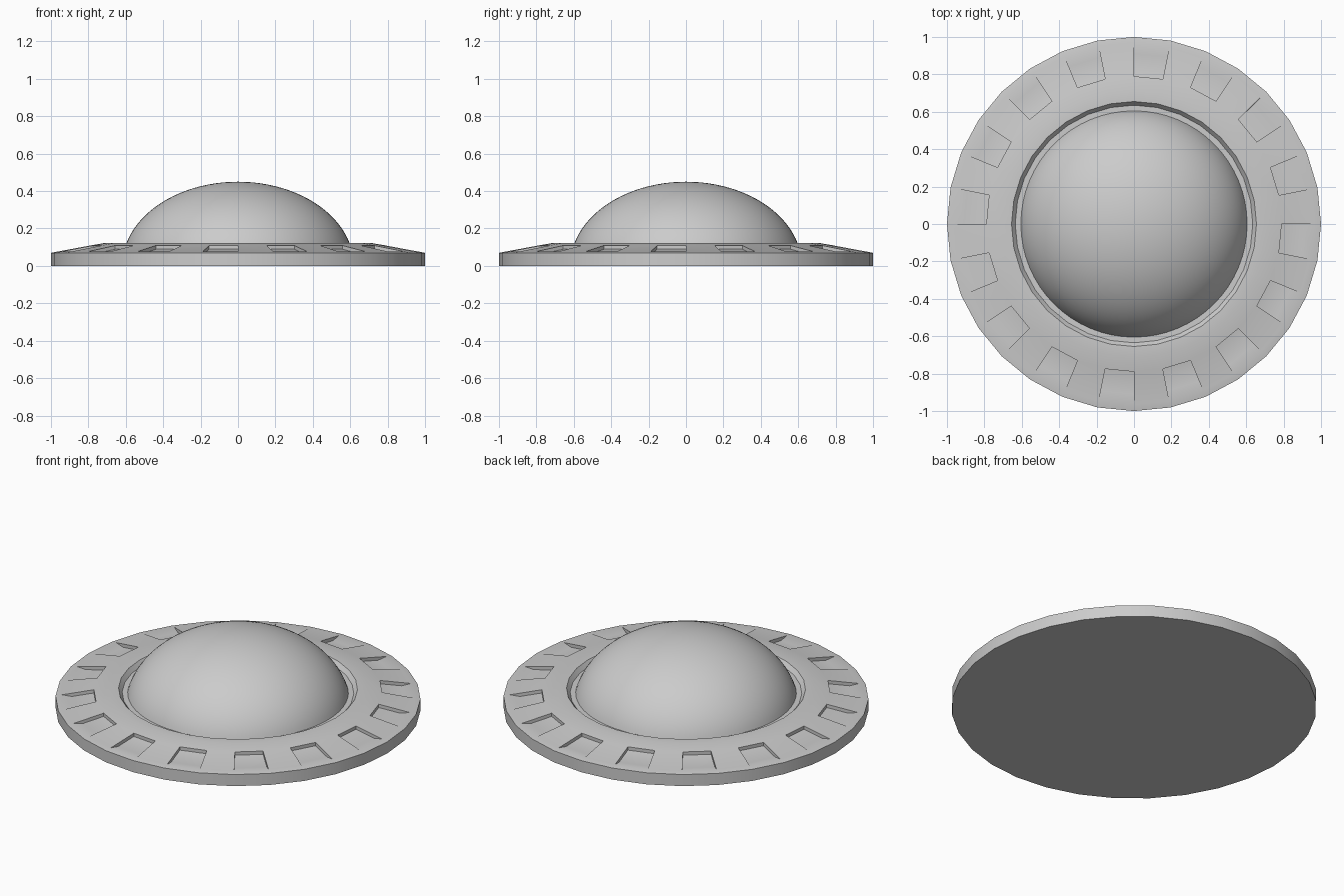
import bpy, bmesh
from math import pi, cos, sin, radians

if "Cube" in bpy.data.objects:
    bpy.data.objects.remove(bpy.data.objects["Cube"])

SIDES = 32
# saucer cross-section (radius, height), from the bottom edge over the rim to the groove floor
PROFILE = [(1.0, 0.0), (1.0, 0.07), (0.965, 0.0765), (0.79, 0.109),
           (0.71, 0.123), (0.655, 0.123), (0.635, 0.098), (0.60, 0.098)]
WINDOW_BAND = 2           # profile span that carries the recessed windows
DEPTH = 0.02


def finish(name, bm, angle):
    bmesh.ops.recalc_face_normals(bm, faces=bm.faces)
    mesh = bpy.data.meshes.new(name)
    bm.to_mesh(mesh)
    bm.free()
    obj = bpy.data.objects.new(name, mesh)
    bpy.context.collection.objects.link(obj)
    bpy.ops.object.select_all(action='DESELECT')
    obj.select_set(True)
    bpy.context.view_layer.objects.active = obj
    bpy.ops.object.shade_smooth_by_angle(angle=radians(angle))
    return obj


def polar(r, i, z):
    a = 2 * pi * i / SIDES
    return (r * cos(a), r * sin(a), z)


# saucer ring with a recess in every second segment
bm = bmesh.new()
rings = [[bm.verts.new(polar(r, i, z)) for i in range(SIDES)] for r, z in PROFILE]
for b in range(len(rings) - 1):
    for i in range(SIDES):
        j = (i + 1) % SIDES
        lo, hi = rings[b], rings[b + 1]
        if b == WINDOW_BAND and i % 2:
            # floor, with a steep inner wall and a ramp on the outer side
            rim = [lo[i], lo[j], hi[j], hi[i]]
            floor = [bm.verts.new(polar(r, k, z - DEPTH)) for r, k, z in
                     ((0.91, i, 0.0868), (0.91, j, 0.0868), (0.79, j, 0.109), (0.79, i, 0.109))]
            bm.faces.new(floor)
            for k in range(4):
                m = (k + 1) % 4
                bm.faces.new((rim[k], rim[m], floor[m], floor[k]))
        else:
            bm.faces.new((lo[i], lo[j], hi[j], hi[i]))
bm.faces.new(rings[0])
bm.faces.new(rings[-1])
finish("saucer_ring", bm, 25)

# smooth dome: upper part of a flattened sphere, sunk into the groove
bm = bmesh.new()
bmesh.ops.create_uvsphere(bm, u_segments=64, v_segments=48, radius=1.0)
for v in bm.verts:
    v.co.x *= 0.62
    v.co.y *= 0.62
    v.co.z *= 0.45
cut = bmesh.ops.bisect_plane(bm, geom=bm.verts[:] + bm.edges[:] + bm.faces[:],
                             plane_co=(0, 0, 0.09), plane_no=(0, 0, 1), clear_inner=True)
bmesh.ops.holes_fill(bm, edges=[e for e in bm.edges if e.is_boundary], sides=0)
finish("dome", bm, 30)
